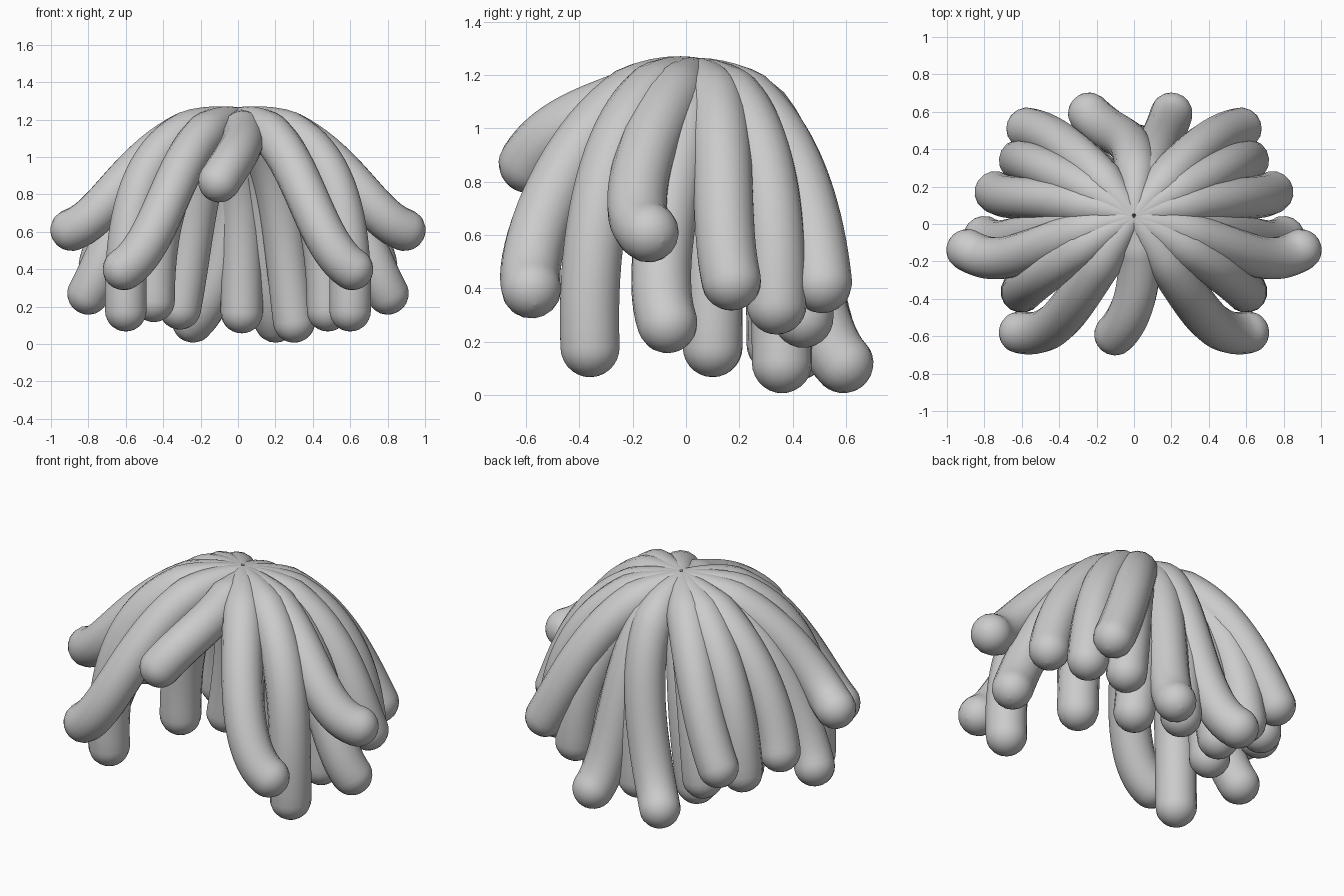
import bpy, math
from mathutils import Vector

cube = bpy.data.objects.get("Cube")
if cube:
    bpy.data.objects.remove(cube, do_unlink=True)

grey = bpy.data.materials.new("soft grey")
grey.use_nodes = True
grey.diffuse_color = (0.6, 0.6, 0.6, 1)
grey.node_tree.nodes["Principled BSDF"].inputs["Base Color"].default_value = (0.6, 0.6, 0.6, 1)

CROWN = Vector((0, 0.04, 1.21))
RADIUS = 0.113


def bezier(a, b, c, d, t):
    s = 1 - t
    return a * s**3 + b * (3 * s * s * t) + c * (3 * s * t * t) + d * t**3


def strand(name, tip, shoulder, elbow, steps=24):
    """Round tube from the pinched crown to a domed tip."""
    tip, shoulder, elbow = Vector(tip), Vector(shoulder), Vector(elbow)
    points = []
    for i in range(steps + 1):
        t = i / steps
        grow = min(1, 0.5 + t * 2.5)
        points.append((bezier(CROWN, shoulder, elbow, tip, t), grow))
    # domed end
    along = (tip - elbow).normalized()
    for i in range(1, 8):
        a = math.pi / 2 * i / 7
        points.append((tip + along * RADIUS * math.sin(a), max(math.cos(a), 0.01)))

    curve = bpy.data.curves.new(name, "CURVE")
    curve.dimensions = "3D"
    curve.bevel_depth = RADIUS
    curve.bevel_resolution = 6
    curve.use_fill_caps = True
    spline = curve.splines.new("POLY")
    spline.points.add(len(points) - 1)
    for p, (co, r) in zip(spline.points, points):
        p.co = (*co, 1)
        p.radius = r
    helper = bpy.data.objects.new(name + " path", curve)
    bpy.context.collection.objects.link(helper)
    bpy.context.view_layer.update()
    mesh = bpy.data.meshes.new_from_object(
        helper.evaluated_get(bpy.context.evaluated_depsgraph_get()))
    bpy.data.objects.remove(helper, do_unlink=True)
    mesh.materials.clear()
    mesh.materials.append(grey)
    mesh.shade_smooth()
    obj = bpy.data.objects.new(name, mesh)
    bpy.context.collection.objects.link(obj)


# mirrored strands: name, tip, shoulder, elbow
pairs = [
    ("front_strand", (0.61, -0.58, 0.40), (0.33, -0.38, 1.18), (0.37, -0.62, 0.56)),
    ("temple_strand", (0.60, -0.36, 0.18), (0.52, -0.25, 1.17), (0.61, -0.38, 0.72)),
    ("side_flick", (0.89, -0.14, 0.61), (0.53, -0.08, 1.15), (0.66, -0.27, 0.69)),
    ("side_strand", (0.80, -0.07, 0.27), (0.53, 0.04, 1.09), (0.66, -0.16, 0.52)),
    ("ear_strand", (0.74, 0.17, 0.43), (0.50, 0.18, 1.12), (0.66, 0.11, 0.70)),
    ("rear_side_strand", (0.61, 0.34, 0.34), (0.43, 0.30, 1.11), (0.58, 0.34, 0.72)),
    ("back_flick", (0.57, 0.51, 0.42), (0.29, 0.38, 1.11), (0.42, 0.48, 0.70)),
    ("back_side_strand", (0.42, 0.44, 0.29), (0.28, 0.32, 1.04), (0.38, 0.44, 0.70)),
]
for name, *path in pairs:
    for side, s in (("left", 1), ("right", -1)):
        strand(f"{side}_{name}", *[(s * x, y, z) for x, y, z in path])

# single strands
strand("fringe_strand", (-0.10, -0.59, 0.87), (0.06, -0.22, 1.08), (0.02, -0.47, 1.06))
strand("right_nape_flick", (-0.24, 0.59, 0.12), (0.04, 0.55, 1.10), (-0.04, 0.39, 0.30))
strand("left_nape_flick", (0.20, 0.59, 0.12), (0.12, 0.48, 1.05), (0.14, 0.40, 0.32))
strand("left_nape_strand", (0.30, 0.36, 0.12), (0.22, 0.28, 1.04), (0.24, 0.36, 0.62))
strand("right_nape_strand", (-0.31, 0.34, 0.19), (-0.22, 0.28, 1.04), (-0.22, 0.34, 0.68))
strand("center_nape_strand", (0.02, 0.42, 0.17), (0.02, 0.36, 1.06), (0.02, 0.42, 0.75))
strand("left_inner_strand", (0.48, 0.10, 0.18), (0.36, 0.08, 1.08), (0.48, 0.10, 0.68))
strand("right_inner_strand", (-0.45, 0.10, 0.23), (-0.34, 0.08, 1.08), (-0.45, 0.10, 0.68))
